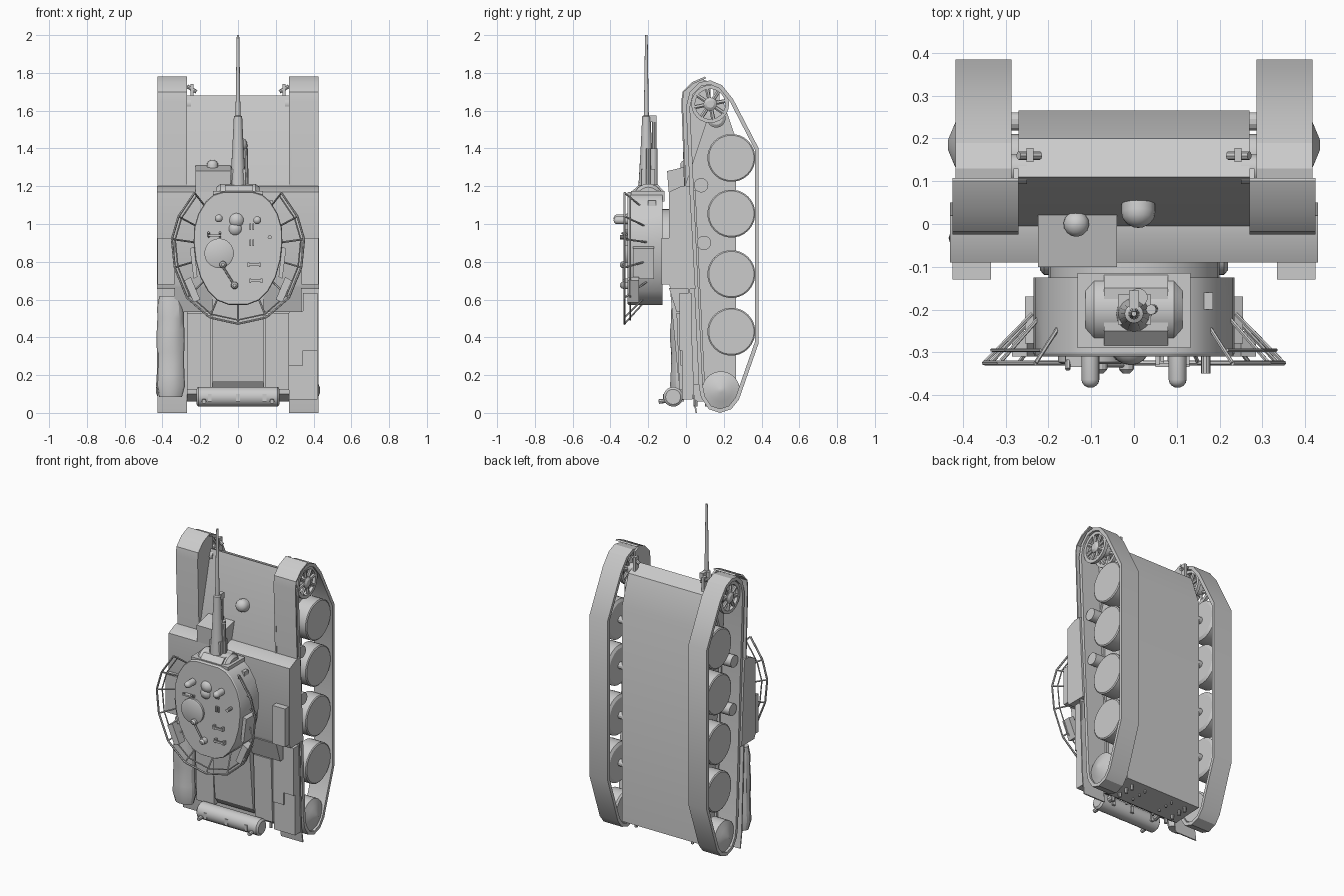
import bpy, bmesh, math, random
from mathutils import Vector

if "Cube" in bpy.data.objects:
    bpy.data.objects.remove(bpy.data.objects["Cube"])

random.seed(4)
V = Vector


def loft(name, rings, closed=False):
    """Skin equal-sized vertex rings; cap the ends unless the ring sequence is closed."""
    bm = bmesh.new()
    vs = [[bm.verts.new(p) for p in r] for r in rings]
    n = len(vs[0])
    for a, b in zip(vs, vs[1:] + ([vs[0]] if closed else [])):
        for i in range(n):
            j = (i + 1) % n
            bm.faces.new((a[i], a[j], b[j], b[i]))
    if not closed:
        bm.faces.new(vs[0])
        bm.faces.new(vs[-1])
    bmesh.ops.recalc_face_normals(bm, faces=bm.faces)
    me = bpy.data.meshes.new(name)
    bm.to_mesh(me)
    bm.free()
    ob = bpy.data.objects.new(name, me)
    bpy.context.collection.objects.link(ob)
    return ob


def prism(name, pts, a, b, axis='x'):
    f = (lambda t, u, v: (t, u, v)) if axis == 'x' else (lambda t, u, v: (u, t, v))
    return loft(name, [[f(t, u, v) for u, v in pts] for t in (a, b)])


def box(name, x0, x1, y0, y1, z0, z1):
    return prism(name, [(y0, z0), (y1, z0), (y1, z1), (y0, z1)], x0, x1)


def turned(name, base, direction, prof, n=16):
    """Revolve (distance, radius) stations around an axis."""
    base, d = V(base), V(direction).normalized()
    u = d.orthogonal().normalized()
    w = d.cross(u)
    return loft(name, [[base + d * h + (u * math.cos(k * math.tau / n) + w * math.sin(k * math.tau / n)) * r
                        for k in range(n)] for h, r in prof])


def rod(name, p, q, r, n=6):
    d = V(q) - V(p)
    return turned(name, p, d, [(0, r), (d.length, r)], n)


def dome(name, x, y, z, r, h, d=(0, -1, 0)):
    return turned(name, (x, y, z), d, [(0, r), (h - r * .9, r)] + [
        (h - r * .9 + r * .9 * math.sin(a), r * math.cos(a)) for a in (.4, .8, 1.2, 1.5)], 14)


def inset(pts, d):
    """Move an outline inward by d."""
    out = []
    c = sum((V(p) for p in pts), V((0, 0))) / len(pts)
    for i, p in enumerate(pts):
        p, a, b = V(p), V(pts[i - 1]), V(pts[(i + 1) % len(pts)])
        e, f = (p - a).normalized(), (b - p).normalized()
        m1, m2 = V((e.y, -e.x)), V((f.y, -f.x))
        m = (m1 + m2).normalized()
        if m.dot(c - p) < 0:
            m, m1 = -m, -m1
        out.append(p + m * d / max(.5, m.dot(m1)))
    return out


# Hull between the tracks
prism("hull", [(.265, .07), (.265, 1.45), (.20, 1.64), (.11, 1.68), (-.01, 1.18), (.0, .1), (.06, .06)], -.27, .27)
prism("superstructure", [(.02, 1.20), (-.025, 1.20), (-.09, 1.17), (-.09, .68), (-.08, .655), (.05, .655)], -.43, .43)
prism("driver_housing", [(-.02, 1.17), (-.092, 1.17), (-.10, 1.28), (.025, 1.31), (.03, 1.25)], -.225, -.04)
dome("driver_periscope", -.135, 0, 1.29, .03, .05, (0, 0, 1))
dome("hull_gun_ball", .01, .065, 1.41, .04, .075, (0, -1, .25))

# Engine deck, side grilles and exhaust
prism("engine_cover", [(-.085, .66), (-.075, .55), (-.04, .17), (-.01, .13), (.02, .13), (.02, .66)], -.135, .135)
for s in (-1, 1):
    prism("deck_grille", [(-.05, .53), (-.035, .12), (.02, .12), (.02, .53)], s * .145, s * .27)
    prism("deck_slope", [(-.09, .66), (-.05, .535), (.02, .535), (.02, .66)], s * .135, s * .335)
    rod("exhaust_pipe", (s * .17, -.06, .08), (s * .17, .03, .1), .02, 10)
    rod("exhaust_outlet", (s * .18, -.06, .07), (s * .18, -.145, .06), .012, 8)
    for y in (.05, .11, .17, .22):
        rod("rear_hook", (s * .2, y, .09), (s * .2, y, .035), .01, 8)
        rod("rear_bolt", (s * .1, y, .09), (s * .1, y, .05), .007)
turned("exhaust_muffler", (-.22, -.068, .085), (1, 0, 0), [(0, .04), (.01, .052), (.43, .052), (.44, .04)], 18)
for x in (-.15, 0, .14):
    box("muffler_strap", x - .01, x + .01, -.122, -.01, .06, .1)

# Running gear
track = [(0, 1.62), (.02, 1.70), (.07, 1.75), (.13, 1.76), (.19, 1.735), (.25, 1.66), (.385, 1.40),
         (.385, .37), (.28, .07), (.24, .02), (.18, 0), (.12, .02), (.08, .08), (.068, .14)]
inner = inset(track, .021)
fender = [(.05, .0), (.035, .1), (-.025, 1.65), (-.018, 1.70), (.03, 1.75), (.10, 1.78)]
for s in (-1, 1):
    ring = lambda pts, x: [(s * x, p[0], p[1]) for p in pts]
    loft("track", [ring(track, .287), ring(track, .417), ring(inner, .417), ring(inner, .287)], True)
    back = [(y + .008, z - (.008 if z > 1.7 else 0)) for y, z in reversed(fender)]
    prism("fender", fender + back, s * .27, s * .425)
    # Inner wall closing the gap from the glacis to the fender
    prism("fender_inner_wall", [(-.01, 1.18), (-.023, 1.65), (-.016, 1.70), (.03, 1.745), (.09, 1.765), (.13, 1.75),
                                (.13, 1.6)], s * .27, s * .282)
    prism("side_wall", [(-.01, 1.18), (.05, 1.18), (.10, .15), (.03, .15)], s * .262, s * .285)
    for z in (.43, .735, 1.055, 1.35):
        turned("road_wheel", (s * .30, .24, z), (s, 0, 0), [(0, .11), (.01, .127), (.10, .127), (.105, .12)], 28)
        rod("wheel_axle", (s * .25, .24, z), (s * .32, .24, z), .022, 12)
    turned("idler_wheel", (s * .30, .185, .12), (s, 0, 0),
           [(0, .09), (.01, .1), (.1, .1), (.115, .06), (.135, .012)], 28)
    rod("idler_axle", (s * .25, .185, .12), (s * .32, .185, .12), .025, 12)
    for y, z in ((.08, 1.205), (.095, .90)):
        rod("return_roller", (s * .26, y, z), (s * .40, y, z), .038, 18)
    # Spoked drive sprocket: two rims, hub and spokes
    c = (.128, 1.635)
    circ = lambda r, x: [(s * x, c[0] + r * math.cos(k * math.tau / 24), c[1] + r * math.sin(k * math.tau / 24))
                         for k in range(24)]
    for x in (.30, .385):
        loft("sprocket_rim", [circ(.1, x), circ(.1, x + .02), circ(.08, x + .02), circ(.08, x)], True)
        for k in range(8):
            a = k * math.tau / 8 + .2
            p = [V((s * (x + .01), c[0] + r * math.cos(a), c[1] + r * math.sin(a))) for r in (.02, .085)]
            rod("sprocket_spoke", p[0], p[1], .011)
    turned("sprocket_hub", (s * .25, c[0], c[1]), (s, 0, 0), [(0, .035), (.155, .035), (.165, .02)])
    turned("final_drive", (s * .26, .16, 1.56), (s, 0, 0), [(0, .05), (.03, .05), (.04, .035)])
    # Tow hook on the nose
    rod("tow_pin", (s * .22, .16, 1.70), (s * .27, .16, 1.73), .01, 8)
    box("tow_bracket", s * .235, s * .252, .145, .178, 1.64, 1.74)
    # Raised boxes beside the turret
    box("sponson_box", s * .335, s * .425, -.13, -.08, .68, .925)

# Rear fender stowage
box("fender_locker_outer", .345, .42, -.035, .03, .33, .635)
box("fender_locker_rear", .27, .42, -.02, .035, .07, .33)
box("fender_locker_inner", .27, .345, -.03, .03, .25, .54)
rings = []
for i in range(10):
    k = (.85 if i in (0, 9) else 1) * random.uniform(.95, 1.06)
    rings.append([(-.357 + .073 * k * math.cos(a), -.033 + .05 * k * random.uniform(.9, 1.05) * math.sin(a),
                   .085 + .535 * i / 9) for a in [j * math.tau / 14 for j in range(14)]])
loft("rolled_tarp", rings)

# Turret: half plan mirrored, lofted from base to roof
half = [(.08, 1.17), (.13, 1.155), (.17, 1.12), (.21, 1.055), (.232, .98), (.235, .90), (.225, .81), (.20, .72),
        (.16, .645), (.11, .595), (.05, .572)]
plan = half + [(-x, z) for x, z in reversed(half)]
sc = lambda k, y: [(x * k, y, .87 + (z - .87) * k) for x, z in plan]
loft("turret", [sc(1, -.125), sc(1, -.303), sc(.985, -.31)])
turned("turret_ring", (0, -.08, .88), (0, -1, 0), [(0, .2), (.05, .2)], 32)
for s in (-1, 1):
    prism("turret_side_box", [(s * .20, .60), (s * .235, .585), (s * .285, .70), (s * .25, .72)], -.25, -.31, 'y')
    prism("turret_side_plate", [(s * .215, .72), (s * .235, .71), (s * .255, .87), (s * .232, .88)], -.17, -.28, 'y')

# Open rail around the turret with slanted struts
rail_half = [(.23, 1.165), (.315, 1.04), (.35, .92), (.335, .77), (.27, .61), (.15, .505), (0, .472)]
rail = rail_half + [(-x, z) for x, z in reversed(rail_half[:-1])]
for (x, z), (u, w) in zip(rail, rail[1:]):
    rod("turret_rail", (x, -.325, z), (u, -.325, w), .006)
    # Second, slightly smaller lower rail
    rod("turret_rail_lower", (x * .95, -.295, .87 + (z - .87) * .95), (u * .95, -.295, .87 + (w - .87) * .95), .004)
for x, z in rail:
    d = V((x, z - .87))
    wall = d * .68
    rod("rail_strut", (x, -.325, z), (wall.x, -.21, .87 + wall.y), .005)

# Roof fittings
turned("commander_hatch", (-.10, -.305, .845), (0, -1, 0), [(0, .078), (.018, .078), (.022, .07)], 28)
rod("hatch_bar", (-.09, -.33, .79), (-.015, -.33, .67), .006)
for x, z in ((-.08, .785), (-.018, .675)):
    turned("hatch_lock", (x, -.305, z), (0, -1, 0), [(0, .02), (.035, .018), (.045, .008)], 12)
dome("roof_periscope_left", -.102, -.305, 1.03, .021, .078)
dome("roof_periscope_right", .102, -.305, 1.02, .021, .078)
dome("roof_vent_front", -.008, -.285, 1.02, .045, .045)
dome("roof_vent_rear", -.015, -.285, .975, .042, .042)
rod("roof_stub", (.168, -.30, .93), (.168, -.35, .93), .011, 10)
for z, x in ((.785, .085), (.70, .095)):
    box("grab_handle", x - .035, x + .035, -.335, -.325, z - .006, z + .006)
    for e in (-.03, .03):
        box("handle_foot", x + e - .005, x + e + .005, -.33, -.305, z - .012, z + .012)
for z in (.985, .90):
    for x in (.066, .082):
        box("sight_slot", x - .004, x + .004, -.322, -.305, z - .017, z + .017)
box("sight_vane", -.16, -.09, -.335, -.305, .935, .945)
for x in (-.155, -.095):
    rod("vane_post", (x, -.305, .93), (x, -.34, .955), .006)

# Gun mount and gun
box("mount_frame", -.132, .132, -.29, -.115, 1.12, 1.175)
turned("mantlet_drum", (-.113, -.2, 1.135), (1, 0, 0), [(0, .06), (.02, .078), (.206, .078), (.226, .06)], 24)
prism("mantlet_housing", [(-.308, 1.12), (-.29, 1.17), (-.25, 1.205), (-.15, 1.21), (-.115, 1.17), (-.115, 1.12)], -.07, .08)
box("gun_cradle", -.038, .04, -.235, -.165, 1.2, 1.29)
turned("gun_barrel", (0, -.21, 1.2), (0, 0, 1),
       [(0, .042), (.1, .036), (.2, .03), (.37, .022), (.375, .013), (.785, .007), (.8, .006)], 16)
rod("recoil_cylinder", (.01, -.172, 1.2), (.01, -.172, 1.40), .022, 12)
rod("recoil_rod", (0, -.168, 1.40), (0, -.168, 1.57), .012, 10)
box("recoil_bracket", -.012, .012, -.205, -.155, 1.54, 1.575)
rod("coaxial_gun", (.045, -.2, 1.18), (.04, -.2, 1.40), .012, 10)
box("gun_sight", .13, .185, -.20, -.16, 1.09, 1.125)

# Shading: smooth curves, keep hard edges
for ob in bpy.context.collection.objects:
    ob.select_set(True)
    bpy.context.view_layer.objects.active = ob
bpy.ops.object.shade_smooth_by_angle(angle=math.radians(28))
